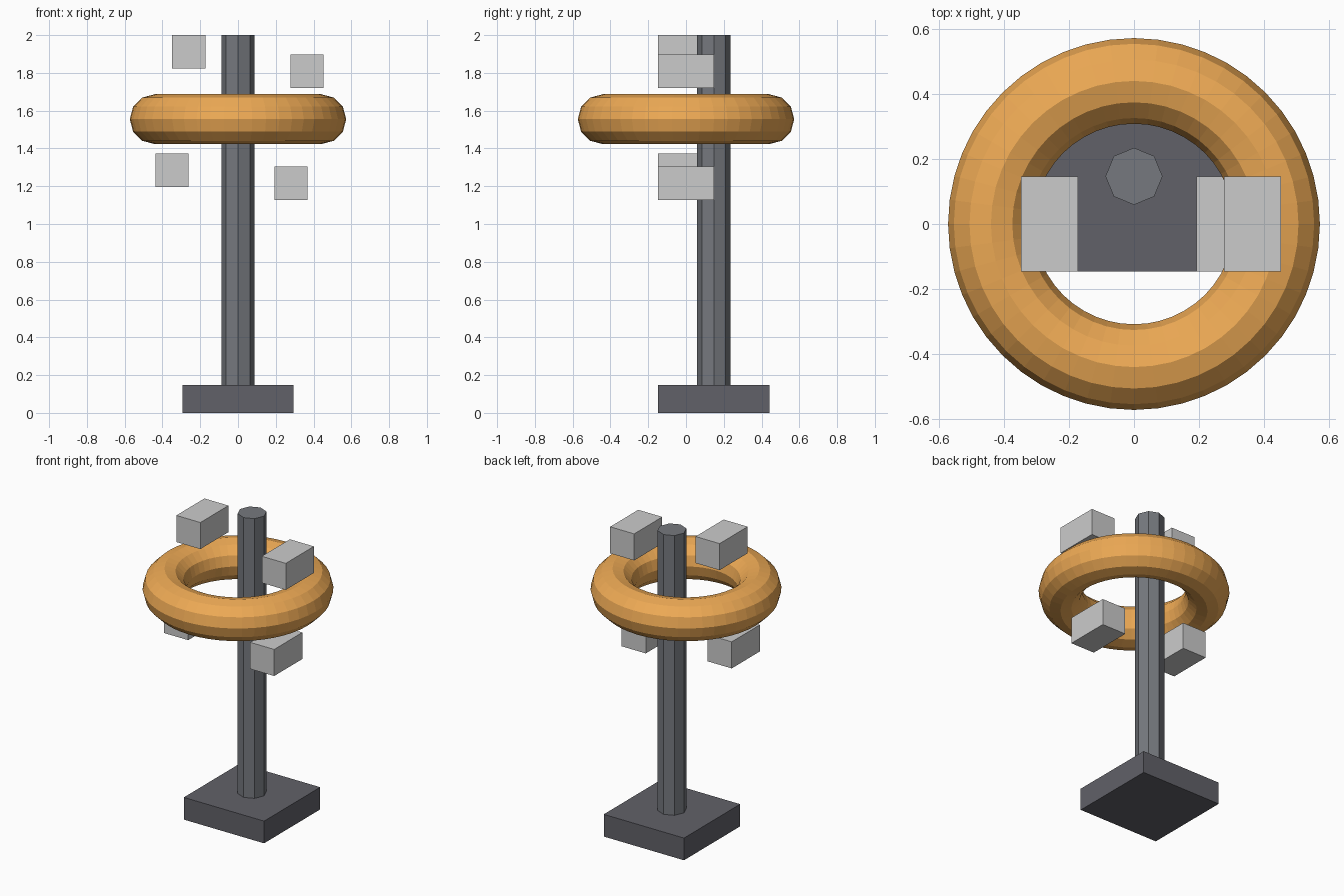
import bpy

if "Cube" in bpy.data.objects:
    bpy.data.objects.remove(bpy.data.objects["Cube"])


def material(name, colour):
    mat = bpy.data.materials.new(name)
    mat.diffuse_color = (*colour, 1.0)
    mat.use_nodes = True
    mat.node_tree.nodes["Principled BSDF"].inputs["Base Color"].default_value = mat.diffuse_color
    return mat


def finish(name, mat):
    obj = bpy.context.object
    obj.name = obj.data.name = name
    obj.data.materials.append(mat)
    return obj


def box(name, centre, size, mat):
    bpy.ops.mesh.primitive_cube_add(size=1, location=centre)
    obj = finish(name, mat)
    obj.scale = size
    bpy.ops.object.transform_apply(location=False, rotation=False, scale=True)
    return obj


dark = material("dark_metal", (0.12, 0.12, 0.14))
steel = material("post_metal", (0.18, 0.19, 0.21))
pale = material("pale_grey", (0.65, 0.66, 0.67))
orange = material("orange", (0.85, 0.40, 0.09))

HEIGHT = 2.0
BASE_H = 0.147
POST_Y = 0.147

# Square base and octagonal post, set back from the ring centre
box("base", (0, POST_Y, BASE_H / 2), (0.588, 0.588, BASE_H), dark)
bpy.ops.mesh.primitive_cylinder_add(
    vertices=8, radius=0.088, depth=HEIGHT - BASE_H,
    location=(0, POST_Y, (HEIGHT + BASE_H) / 2))
finish("post", steel)

# Flat-shaded ring around the post
bpy.ops.mesh.primitive_torus_add(
    major_segments=48, minor_segments=12,
    major_radius=0.441, minor_radius=0.132, location=(0, 0, 1.555))
finish("ring", orange)

# Four floating blocks above and below the ring
blocks = {
    "upper_left_block": (-0.261, 1.912),
    "upper_right_block": (0.365, 1.809),
    "lower_left_block": (-0.350, 1.285),
    "lower_right_block": (0.280, 1.216),
}
for name, (x, z) in blocks.items():
    box(name, (x, 0, z), (0.176, 0.294, 0.176), pale)
